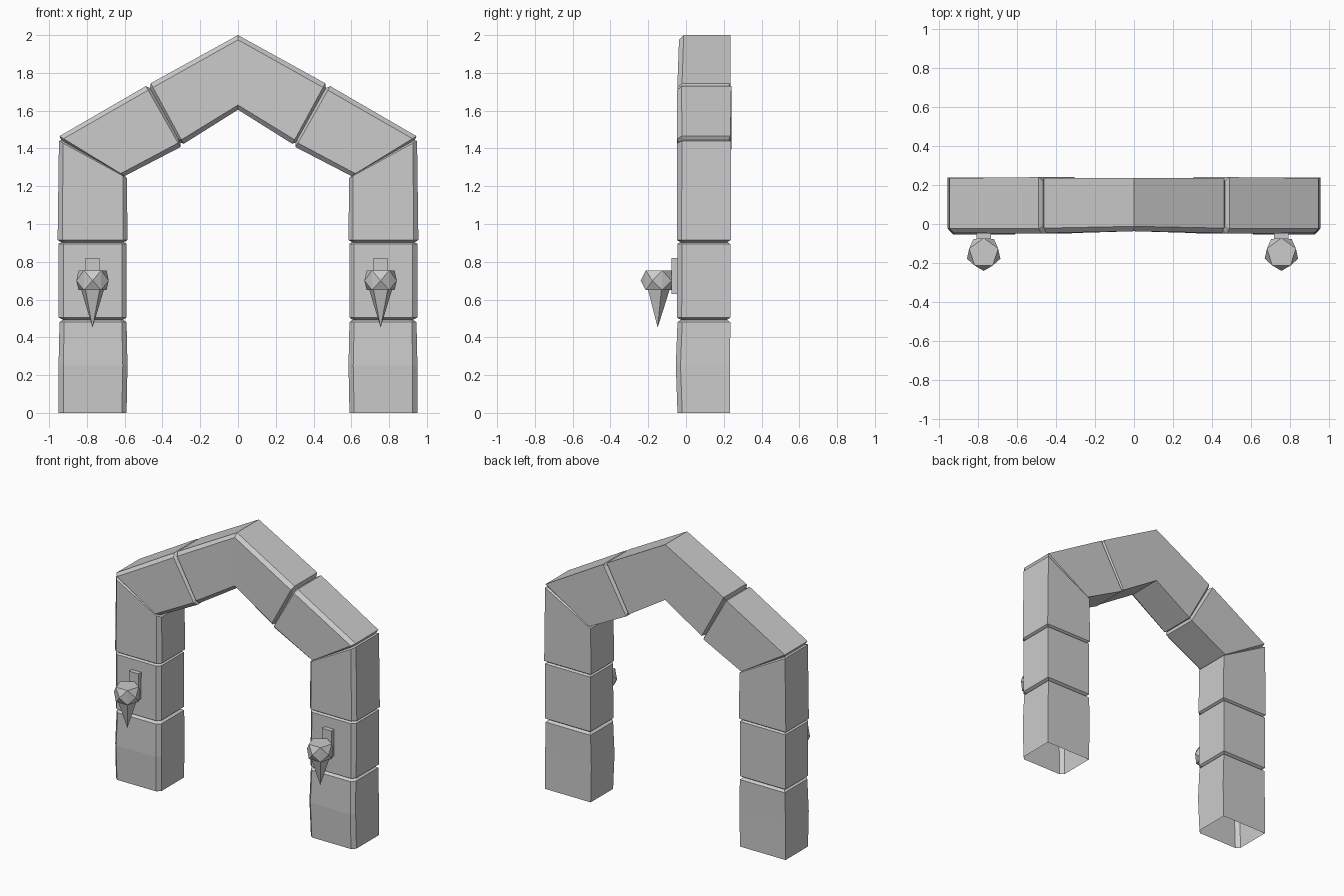
import bpy, bmesh
from math import sin, cos, pi
from mathutils import Vector

if "Cube" in bpy.data.objects:
    bpy.data.objects.remove(bpy.data.objects["Cube"])

def make(name, bm):
    bmesh.ops.recalc_face_normals(bm, faces=bm.faces)
    me = bpy.data.meshes.new(name)
    bm.to_mesh(me)
    bm.free()
    ob = bpy.data.objects.new(name, me)
    bpy.context.collection.objects.link(ob)
    return ob

# --- Stone arch: cross-sections lofted along the path, pinched at each joint ---
CH = 0.025
def section(bm, o, i, inset, yf, yb, side):
    o, i = Vector(o), Vector(i)
    d = (o - i).normalized()
    o, i = o - d * inset, i + d * inset
    yf, yb = yf + inset, yb - inset
    pts = [(o, yb), (o, yf + CH), (o - d * CH, yf),
           (i + d * CH, yf), (i, yf + CH), (i, yb)]
    return [bm.verts.new((side * p.x, y, p.y)) for p, y in pts]

# outer point, inner point, inset, front y, back y (x, z points of the right half)
half = [
    ((.95, 0), (.59, 0), 0, -.045, .233),
    ((.95, .25), (.585, .25), 0, -.054, .233),
    ((.945, .48), (.59, .48), 0, -.045, .235),
    ((.945, .493), (.59, .493), .018, -.045, .235),
    ((.95, .505), (.59, .505), 0, -.048, .235),
    ((.95, .895), (.59, .895), 0, -.045, .235),
    ((.95, .903), (.59, .903), .016, -.045, .235),
    ((.955, .915), (.585, .915), 0, -.048, .237),
    ((.948, 1.44), (.588, 1.243), 0, -.047, .237),
    ((.946, 1.45), (.592, 1.249), .012, -.047, .237),
    ((.945, 1.465), (.60, 1.254), 0, -.047, .235),
    ((.488, 1.73), (.305, 1.407), 0, -.048, .24),
    ((.474, 1.735), (.297, 1.417), .018, -.046, .235),
    ((.462, 1.745), (.288, 1.424), 0, -.046, .235),
]
apex = ((0, 2.0), (0, 1.605), 0, -.037, .235)

bm = bmesh.new()
rings = [section(bm, *s, 1) for s in half]
rings.append(section(bm, *apex, 1))
rings += [section(bm, *s, -1) for s in reversed(half)]
for a, b in zip(rings, rings[1:]):
    for k in range(6):
        n = (k + 1) % 6
        bm.faces.new((a[k], a[n], b[n], b[k]))
make("stone_arch", bm)

# --- Wall lamps: five-sided faceted bowl, hanging cone and wall bracket ---
def ring5(bm, c, r, z):
    return [bm.verts.new((c[0] + r * sin(pi / 5 * (2 * k + 1)),
                          c[1] - r * cos(pi / 5 * (2 * k + 1)), z)) for k in range(5)]

def lamp(x, label):
    c = (x, -.15)
    bm = bmesh.new()
    low, high = ring5(bm, c, .078, .65), ring5(bm, c, .078, .755)
    bm.faces.new(low)
    bm.faces.new(high)
    for k in range(5):
        n = (k + 1) % 5
        a = 2 * pi / 5 * (k + 1)
        tip = bm.verts.new((x + .09 * sin(a), -.15 - .09 * cos(a), .70))
        quad = [low[k], low[n], high[n], high[k]]
        for j in range(4):
            bm.faces.new((quad[j], quad[(j + 1) % 4], tip))
    make(label + "_lamp_bowl", bm)

    bm = bmesh.new()
    base = ring5(bm, c, .066, .66)
    point = bm.verts.new((x, -.15, .452))
    bm.faces.new(base)
    for k in range(5):
        bm.faces.new((base[k], base[(k + 1) % 5], point))
    make(label + "_lamp_cone", bm)

    bm = bmesh.new()
    bmesh.ops.create_cube(bm, size=1)
    for v in bm.verts:
        v.co = Vector((x + v.co.x * .075, -.06 + v.co.y * .035, .725 + v.co.z * .19))
    make(label + "_lamp_bracket", bm)

lamp(-.77, "left")
lamp(.755, "right")
